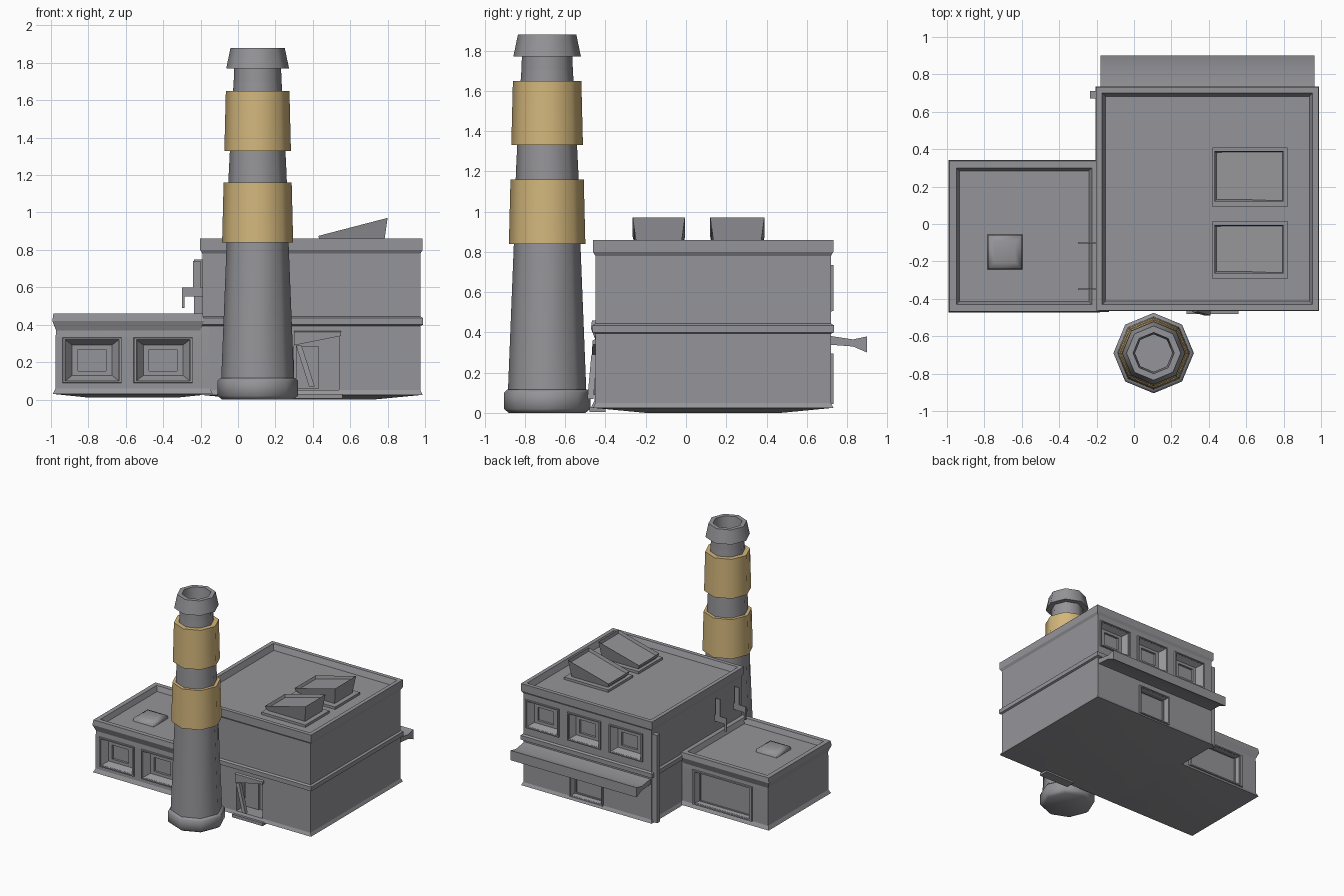
import bpy, bmesh, math
from mathutils import Vector

cube = bpy.data.objects.get("Cube")
if cube:
    bpy.data.objects.remove(cube, do_unlink=True)


def material(name, rgb):
    m = bpy.data.materials.new(name)
    m.use_nodes = True
    m.diffuse_color = (*rgb, 1)
    m.node_tree.nodes["Principled BSDF"].inputs["Base Color"].default_value = (*rgb, 1)
    return m


GREY = material("concrete grey", (0.3, 0.3, 0.32))
TAN = material("sandy yellow", (0.65, 0.47, 0.2))


def finish(name, bm, mat=GREY, angle=30):
    bmesh.ops.recalc_face_normals(bm, faces=bm.faces)
    mesh = bpy.data.meshes.new(name)
    bm.to_mesh(mesh)
    bm.free()
    mesh.materials.append(mat)
    ob = bpy.data.objects.new(name, mesh)
    bpy.context.collection.objects.link(ob)
    smooth(ob, angle)
    return ob


def smooth(ob, angle=30):
    bpy.ops.object.select_all(action='DESELECT')
    ob.select_set(True)
    bpy.context.view_layer.objects.active = ob
    bpy.ops.object.shade_smooth_by_angle(angle=math.radians(angle))


def loft(name, loops, mat=GREY, angle=30, closed=False):
    """Skin equal-length point loops; cap the ends or join them into a ring."""
    bm = bmesh.new()
    rows = [[bm.verts.new(p) for p in loop] for loop in loops]
    n = len(rows[0])
    pairs = list(zip(rows, rows[1:]))
    if closed:
        pairs.append((rows[-1], rows[0]))
    else:
        bm.faces.new(rows[0])
        bm.faces.new(rows[-1])
    for a, b in pairs:
        for i in range(n):
            j = (i + 1) % n
            bm.faces.new((a[i], a[j], b[j], b[i]))
    return finish(name, bm, mat, angle)


def rect(x0, x1, y0, y1, z, grow=0):
    return [(x0 - grow, y0 - grow, z), (x1 + grow, y0 - grow, z),
            (x1 + grow, y1 + grow, z), (x0 - grow, y1 + grow, z)]


def upright(x, z, w, h, y):
    return [(x - w / 2, y, z - h / 2), (x + w / 2, y, z - h / 2),
            (x + w / 2, y, z + h / 2), (x - w / 2, y, z + h / 2)]


def box(name, x0, x1, y0, y1, z0, z1):
    return loft(name, [rect(x0, x1, y0, y1, z) for z in (z0, z1)])


def trim(name, area, profile):
    """Rectangular ring: profile of (outward offset, height)."""
    return loft(name, [rect(*area, z, grow) for grow, z in profile], closed=True)


def cut(ob, cutters):
    for c in cutters:
        mod = ob.modifiers.new("cut", 'BOOLEAN')
        mod.object, mod.operation, mod.solver = c, 'DIFFERENCE', 'EXACT'
        bpy.context.view_layer.objects.active = ob
        bpy.ops.object.modifier_apply(modifier=mod.name)
        bpy.data.objects.remove(c, do_unlink=True)
    smooth(ob)


def window(name, x, z, w, h, wall, out, pane=0.5, depth=0.06):
    """Thin raised frame, plus a funnel cutter for the recess."""
    def ring(k, off):
        return upright(x, z, w * k, h * k, wall + out * off)
    loft(name, [ring(1.06, -0.01), ring(1.04, 0.012), ring(0.96, 0.012), ring(0.94, -0.01)],
         closed=True)
    return loft("cutter", [ring(1, 0.02), ring(0.94, 0),
                           ring((0.92 + pane) / 2, -depth * 0.7), ring(pane, -depth * 0.7),
                           ring(pane, -depth)])


# Main hall
HALL = (-0.19, 0.975, -0.45, 0.72)
hall = box("main_hall", *HALL, 0.045, 0.815)
cutters = [window("back_window", x, 0.62, 0.29, 0.22, 0.72, 1) for x in (0.8, 0.42, 0.04)]
cutters.append(window("back_door_frame", 0.4, 0.17, 0.29, 0.24, 0.72, 1, 0.8, 0.04))
cutters.append(box("cutter", 0.3, 0.54, -0.6, -0.33, 0.05, 0.36))
cut(hall, cutters)
trim("hall_parapet", HALL, [(0, 0.78), (0.012, 0.8), (0.012, 0.86), (-0.02, 0.86), (-0.04, 0.81)])
trim("hall_middle_band", HALL, [(-0.01, 0.39), (0.015, 0.4), (0.015, 0.435), (-0.01, 0.45)])
loft("hall_base", [rect(*HALL, 0.0, -0.25), rect(*HALL, 0.025, 0.012), rect(*HALL, 0.05, 0.0)])

# Side annex
ANNEX = (-0.975, -0.15, -0.455, 0.325)
annex = loft("annex", [rect(*ANNEX, 0.05), rect(*ANNEX, 0.34),
                       rect(*ANNEX, 0.42, -0.008)])
cutters = [window("annex_front_window", x, 0.21, 0.3, 0.23, -0.455, -1) for x in (-0.78, -0.4)]
cutters.append(window("annex_back_gate", -0.56, 0.2, 0.52, 0.27, 0.325, 1, 0.86, 0.04))
cut(annex, cutters)
trim("annex_parapet", (ANNEX[0], -0.2, *ANNEX[2:]),
     [(-0.01, 0.35), (0.018, 0.42), (0.012, 0.46), (-0.025, 0.46), (-0.045, 0.41)])
loft("annex_base", [rect(*ANNEX, 0.012, -0.16), rect(*ANNEX, 0.03, 0.015), rect(*ANNEX, 0.06, 0.0)])
loft("annex_roof_vent", [rect(-0.78, -0.6, -0.24, -0.06, z, g)
                         for z, g in ((0.41, 0.006), (0.445, 0), (0.46, -0.035))], angle=60)

# Front entrance
loft("door_leaf", [upright(0.37, 0.17, 0.12, 0.23, y) for y in (-0.35, -0.325)])
loft("door_lintel", [[(x, -0.44, 0.37), (x, -0.465, 0.36), (x, -0.465, 0.29 + d), (x, -0.44, 0.29 + d)]
                     for x, d in ((0.3, 0.0), (0.55, 0.05))])
loft("entrance_jamb", [rect(0.31, 0.34, -0.47, -0.44, 0.29), rect(0.38, 0.41, -0.49, -0.46, 0.07)])
box("entrance_step", 0.28, 0.56, -0.48, -0.4, 0.005, 0.03)

# Rear canopy, thick at the outer lip
loft("rear_canopy", [[(x, 0.7, 0.34), (x, 0.83, 0.33), (x, 0.9, 0.3), (x, 0.9, 0.38),
                      (x, 0.83, 0.365), (x, 0.7, 0.385)] for x in (-0.18, 0.965)])

# Corner pipe and side wall brackets
box("corner_pipe", -0.235, -0.19, 0.67, 0.71, 0.03, 0.75)
for y in (-0.1, -0.35):
    box("wall_bracket_arm", -0.3, -0.18, y - 0.004, y + 0.004, 0.55, 0.6)
    box("wall_bracket_post", -0.24, -0.2, y - 0.004, y + 0.004, 0.56, 0.74)
    box("wall_bracket_tip", -0.3, -0.285, y - 0.004, y + 0.004, 0.49, 0.56)


# Sloping roof lights with sunken panes
def roof_light(y0, y1):
    box("roof_light_base", 0.42, 0.82, y0 - 0.03, y1 + 0.02, 0.8, 0.835)
    bm = bmesh.new()
    low = [bm.verts.new(p) for p in rect(0.45, 0.78, y0 + 0.02, y1 - 0.02, 0.83)]
    high = [bm.verts.new((x, y, 0.875 + (x - 0.43) * 0.26))
            for x, y, _ in rect(0.43, 0.8, y0, y1, 0)]
    top = bm.faces.new(high)
    bm.faces.new(low)
    for i in range(4):
        j = (i + 1) % 4
        bm.faces.new((low[i], low[j], high[j], high[i]))
    bmesh.ops.inset_region(bm, faces=[top], thickness=0.04)
    bmesh.ops.inset_region(bm, faces=[top], thickness=0.008)
    bmesh.ops.translate(bm, verts=top.verts, vec=(0, 0, -0.025))
    finish("roof_light", bm)


roof_light(-0.265, -0.005)
roof_light(0.12, 0.39)

# Chimney
AXIS = Vector((0.105, -0.69, 0))


def turned(name, profile, mat=GREY, closed=False):
    loops = [[AXIS + Vector((r * math.cos(i * math.tau / 8), r * math.sin(i * math.tau / 8), z))
              for i in range(8)] for r, z in profile]
    return loft(name, loops, mat, 50, closed)


turned("chimney_foot", [(0.19, 0), (0.215, 0.02), (0.215, 0.1), (0.2, 0.115)])
turned("chimney_shaft", [(0.195, 0.1), (0.165, 0.85), (0.155, 1.2), (0.135, 1.6), (0.128, 1.7)])
turned("lower_band", [(0.15, 0.84), (0.19, 0.84), (0.182, 1.16), (0.15, 1.16)], TAN)
turned("upper_band", [(0.13, 1.33), (0.178, 1.33), (0.17, 1.65), (0.13, 1.65)], TAN)
turned("chimney_neck", [(0.128, 1.7), (0.125, 1.78), (0.1, 1.78), (0.1, 1.7)], closed=True)
turned("chimney_cap", [(0.12, 1.77), (0.168, 1.77), (0.145, 1.88), (0.11, 1.88), (0.1, 1.77)],
       closed=True)
